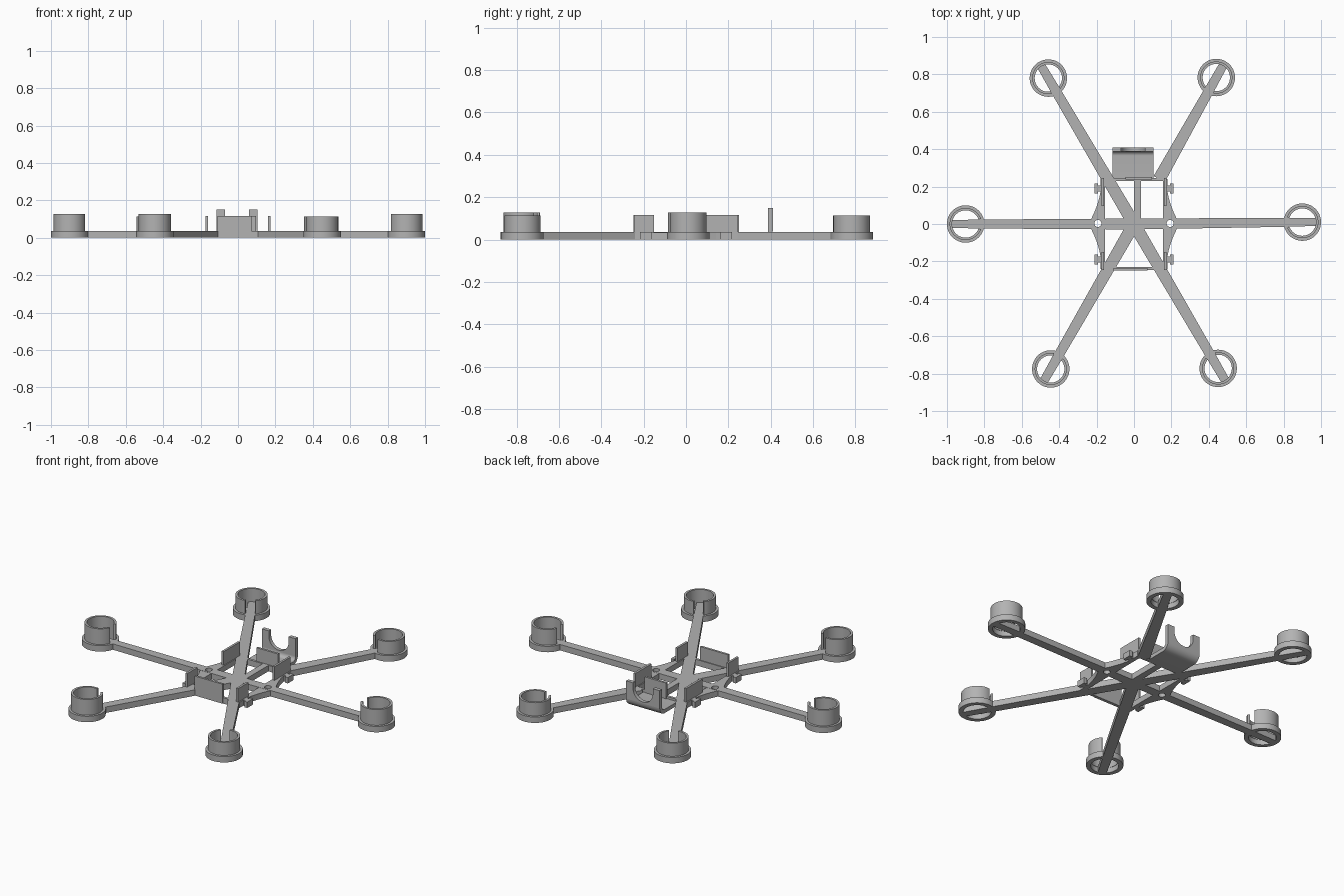
import bpy, bmesh
from math import sin, cos, pi, atan2, hypot, radians

if "Cube" in bpy.data.objects:
    bpy.data.objects.remove(bpy.data.objects["Cube"])

GREY = (0.45, 0.45, 0.45, 1)
mat = bpy.data.materials.new("plain grey plastic")
mat.use_nodes = True
mat.diffuse_color = GREY
mat.node_tree.nodes["Principled BSDF"].inputs["Base Color"].default_value = GREY

T = 0.035   # frame thickness
H = 0.115   # wall height


def finish(name, bm, smooth=False):
    bmesh.ops.recalc_face_normals(bm, faces=bm.faces)
    me = bpy.data.meshes.new(name)
    bm.to_mesh(me)
    bm.free()
    me.materials.append(mat)
    ob = bpy.data.objects.new(name, me)
    bpy.context.collection.objects.link(ob)
    if smooth:
        bpy.ops.object.select_all(action='DESELECT')
        ob.select_set(True)
        bpy.context.view_layer.objects.active = ob
        bpy.ops.object.shade_smooth_by_angle(angle=radians(30))
    return ob


def prism(name, pts, offset, smooth=False):
    """Extrude a closed 3D outline along an offset vector."""
    bm = bmesh.new()
    face = bm.faces.new([bm.verts.new(p) for p in pts])
    new = bmesh.ops.extrude_face_region(bm, geom=[face])["geom"]
    bmesh.ops.translate(bm, vec=offset, verts=[v for v in new if isinstance(v, bmesh.types.BMVert)])
    return finish(name, bm, smooth)


def box(name, x0, x1, y0, y1, z0, z1):
    pts = [(x0, y0, z0), (x1, y0, z0), (x1, y1, z0), (x0, y1, z0)]
    return prism(name, pts, (0, 0, z1 - z0))


def ring(name, cx, cy, r0, r1, z0, z1, start=0, sweep=2 * pi, n=48):
    """Tube, or a C-shaped tube when the sweep is not a full turn."""
    full = sweep > 6.28
    bm = bmesh.new()
    rows = []
    for i in range(n if full else n + 1):
        a = start + sweep * i / n
        rows.append([bm.verts.new((cx + r * cos(a), cy + r * sin(a), z))
                     for r, z in ((r0, z0), (r1, z0), (r1, z1), (r0, z1))])
    for i in range(n):
        a, b = rows[i], rows[(i + 1) % len(rows)]
        for k in range(4):
            m = (k + 1) % 4
            bm.faces.new((a[k], a[m], b[m], b[k]))
    if not full:
        bm.faces.new(rows[0])
        bm.faces.new(rows[-1])
    return finish(name, bm, True)


def drill(targets, cx, cy, r):
    """Cut a round vertical hole through the targets."""
    pts = [(cx + r * cos(i * pi / 12), cy + r * sin(i * pi / 12), -0.1) for i in range(24)]
    cutter = prism("hole_cutter", pts, (0, 0, 0.3))
    cutter.hide_render = True
    for ob in targets:
        mod = ob.modifiers.new("hole", 'BOOLEAN')
        mod.object = cutter
        mod.solver = 'EXACT'
        bpy.context.view_layer.objects.active = ob
        bpy.ops.object.modifier_apply(modifier=mod.name)
    bpy.data.objects.remove(cutter)


# Six arms with motor mounts: name, centre x, centre y, mount height, arm start
mounts = [
    ("right", -0.9, 0.0, 0.128, 0),
    ("left", 0.9, 0.01, 0.128, 0),
    ("front_right", -0.445, -0.775, 0.128, 0),
    ("front_left", 0.45, -0.772, 0.113, 0),
    ("back_right", -0.458, 0.78, 0.113, 0),
    ("back_left", 0.44, 0.783, 0.113, 0.275),
]
arms = {}
for name, cx, cy, top, start in mounts:
    d, a = hypot(cx, cy), atan2(cy, cx)
    u, v = (cos(a), sin(a)), (-sin(a), cos(a))
    w0, w1 = (0.029, 0.024) if abs(cy) < 0.1 else (0.034, 0.026)
    outline = [(start, -w0), (start, w0), (d - 0.08, w1), (d + 0.078, w1 - 0.003),
               (d + 0.078, 0.003 - w1), (d - 0.08, -w1)]
    pts = [(u[0] * s + v[0] * t, u[1] * s + v[1] * t, 0) for s, t in outline]
    arms[name] = prism(name + "_arm", pts, (0, 0, T))
    ring(name + "_mount_base", cx, cy, 0.075, 0.1, 0, T)
    # collar with a slot facing the centre of the frame
    gap = 0.33
    ring(name + "_mount_collar", cx, cy, 0.073, 0.086, 0.03, top, a + pi + gap, 2 * pi - 2 * gap)

# Centre frame: cross bars and spine
box("front_bar", -0.175, 0.175, -0.245, -0.23, 0, T)
box("back_bar", -0.175, 0.175, 0.23, 0.245, 0, T)
box("centre_spine", 0.0, 0.038, 0, 0.24, 0, T)

# Side rails with bowed gussets, cable clips and corner walls
for side, s in (("left", 1), ("right", -1)):
    rail_in, rail_out = 0.155, 0.178
    bow = []
    for i in range(17):
        y = -0.19 + 0.38 * i / 16
        bow.append((s * (rail_out + 0.065 * (1 - abs(y) / 0.19) ** 1.6), y, 0))
    pts = [(s * rail_in, -0.24, 0), (s * rail_out, -0.24, 0)] + bow
    pts += [(s * rail_out, 0.24, 0), (s * rail_in, 0.24, 0)]
    rail = prism(side + "_rail", pts, (0, 0, T - 0.001))
    drill([rail, arms[side]], s * 0.193, 0.003, 0.019)
    for end, e in (("front", -1), ("back", 1)):
        xs = sorted((s * 0.17, s * 0.198))
        ys = sorted((e * 0.175, e * 0.205))
        box(f"{side}_{end}_clip_stem", *xs, *ys, 0, T)
        xs = sorted((s * 0.193, s * 0.212))
        ys = sorted((e * 0.163, e * 0.217))
        box(f"{side}_{end}_clip_head", *xs, *ys, 0, T)
    xs = sorted((s * 0.16, s * 0.173))
    box(side + "_front_wall", *xs, -0.245, -0.15, 0, H)
    box(side + "_back_wall", *xs, 0.095, 0.245, 0, H)

# Front and back walls
box("front_wall", -0.11, 0.072, -0.248, -0.235, 0, H)
box("back_wall", -0.045, 0.095, 0.237, 0.25, 0, H)

# Rear holder: floor curving up into a notched plate
x0, x1, th, rad = -0.115, 0.105, 0.022, 0.045
outer = [(0.41 - rad + rad * sin(i * pi / 16), rad - rad * cos(i * pi / 16)) for i in range(9)]
r2 = rad - th
inner = [(0.41 - rad + r2 * sin(i * pi / 16), rad - r2 * cos(i * pi / 16)) for i in range(9)]
side_pts = [(0.24, 0)] + outer + inner[::-1] + [(0.24, th)]
prism("holder_floor", [(x0, y, z) for y, z in side_pts], (x1 - x0, 0, 0), True)
mid, nr, nz = -0.005, 0.065, 0.118
notch = [(mid + nr * cos(i * pi / 16), nz - nr * sin(i * pi / 16)) for i in range(17)]
plate = [(x0, rad), (x1, rad), (x1, 0.15), (mid + nr, 0.15)] + notch + [(mid - nr, 0.15), (x0, 0.15)]
prism("holder_plate", [(x, 0.41 - th, z) for x, z in plate], (0, th, 0), True)
